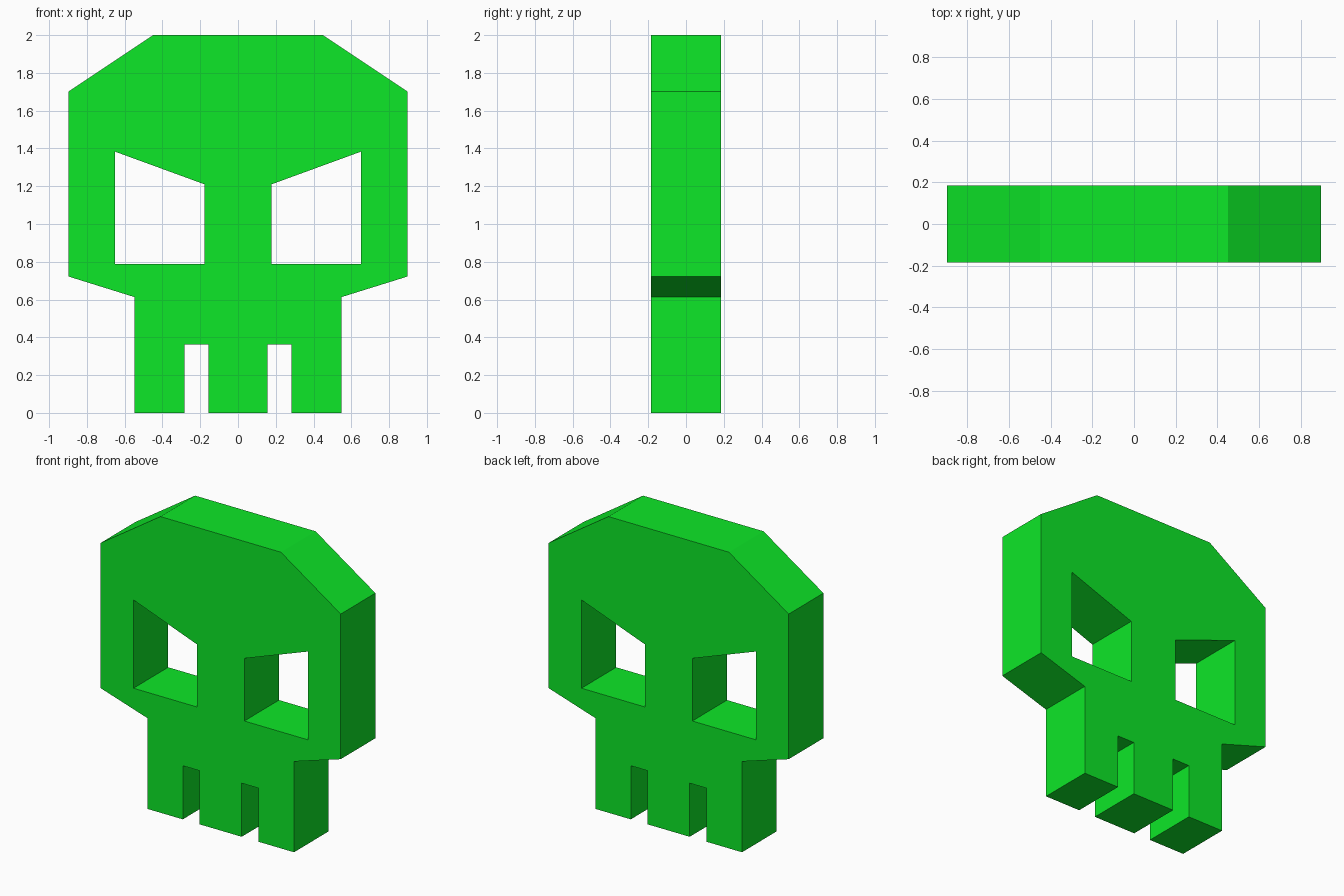
import bpy, bmesh
from mathutils import Matrix
from math import pi

if "Cube" in bpy.data.objects:
    bpy.data.objects.remove(bpy.data.objects["Cube"])

HALF_DEPTH = 0.185


def mirror(points):
    return [(-x, z) for x, z in reversed(points)]


# Right half of the outline, from crown down to the middle tooth
half_outline = [(0.45, 2.0), (0.897, 1.702), (0.897, 0.722), (0.548, 0.613),
                (0.548, 0), (0.283, 0), (0.283, 0.362), (0.157, 0.362), (0.157, 0)]
# Slanted eye socket
eye = [(0.177, 0.787), (0.651, 0.787), (0.651, 1.383), (0.177, 1.21)]

# Flat filled curve: outline with two eye holes, extruded to thickness
curve = bpy.data.curves.new("skull_plate", 'CURVE')
curve.dimensions = '2D'
curve.fill_mode = 'BOTH'
curve.extrude = HALF_DEPTH
for loop in (half_outline + mirror(half_outline), eye, mirror(eye)):
    spline = curve.splines.new('POLY')
    spline.points.add(len(loop) - 1)
    for point, (x, z) in zip(spline.points, loop):
        point.co = (x, z, 0, 1)
    spline.use_cyclic_u = True

skull = bpy.data.objects.new("skull_plate", curve)
bpy.context.collection.objects.link(skull)
bpy.context.view_layer.objects.active = skull
skull.select_set(True)
bpy.ops.object.convert(target='MESH')
skull = bpy.context.object
skull.name = "skull_plate"

# Stand upright, weld the seams, keep flat faces
bm = bmesh.new()
bm.from_mesh(skull.data)
bm.transform(Matrix.Rotation(pi / 2, 4, 'X'))
bmesh.ops.remove_doubles(bm, verts=bm.verts, dist=0.0001)
bmesh.ops.recalc_face_normals(bm, faces=bm.faces)
for face in bm.faces:
    face.smooth = False
bm.to_mesh(skull.data)
bm.free()

# Vivid green
green = bpy.data.materials.new("green")
green.diffuse_color = (0.004, 0.8, 0.021, 1)
green.use_nodes = True
green.node_tree.nodes["Principled BSDF"].inputs["Base Color"].default_value = green.diffuse_color
skull.data.materials.clear()
skull.data.materials.append(green)
